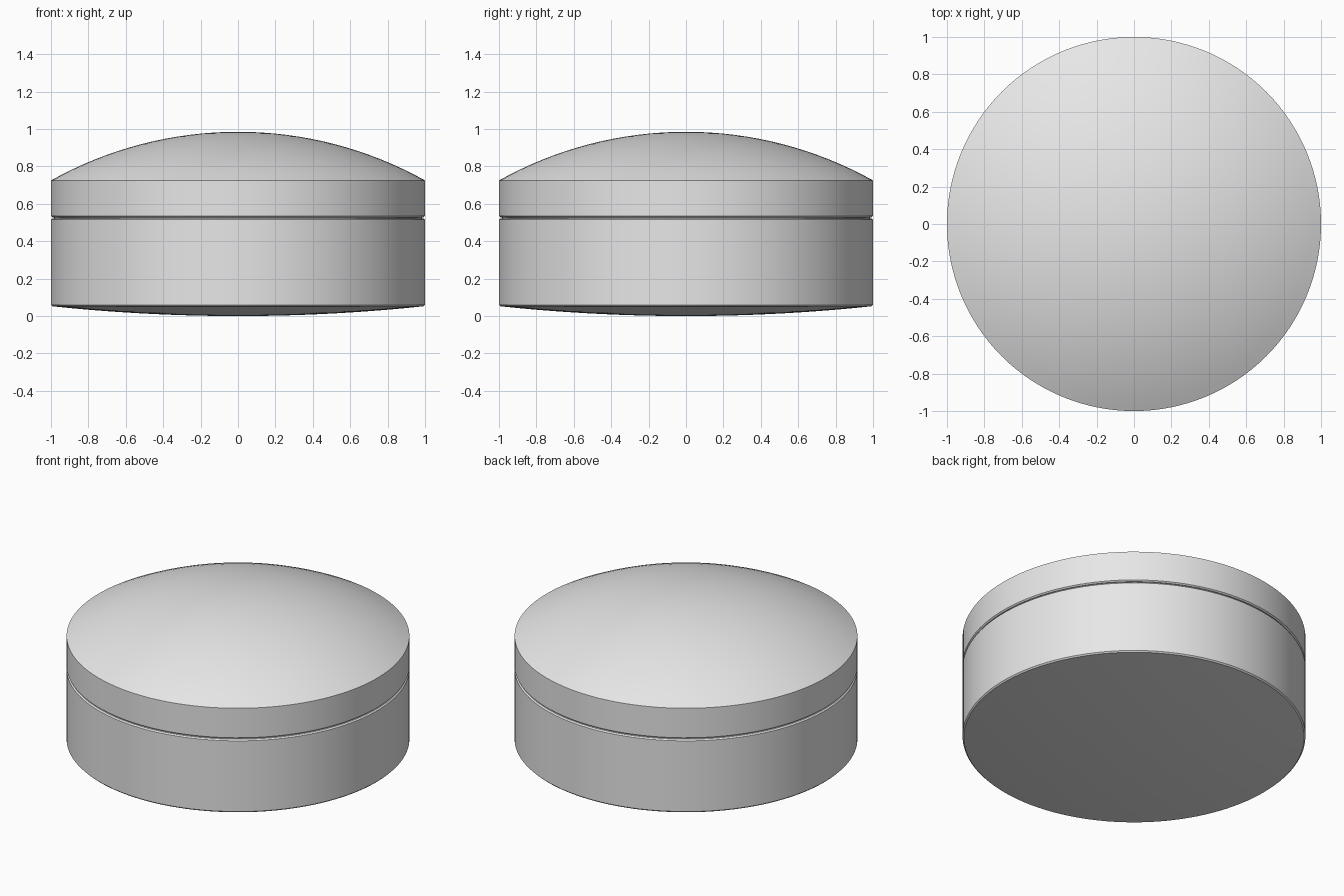
import bpy
import bmesh
import math

cube = bpy.data.objects.get("Cube")
if cube:
    bpy.data.objects.remove(cube, do_unlink=True)

SEGMENTS = 128
RADIUS = 1.0
BEVEL = 0.008

grey = bpy.data.materials.new("light_grey")
grey.use_nodes = True
grey.diffuse_color = (0.8, 0.8, 0.8, 1)
grey.node_tree.nodes["Principled BSDF"].inputs["Base Color"].default_value = (0.8, 0.8, 0.8, 1)


def cap(rim_radius, rim_z, apex_z, steps=16):
    """Circular arc from the rim to the apex on the axis."""
    h = apex_z - rim_z
    r = (rim_radius ** 2 + h ** 2) / (2 * abs(h))
    centre = apex_z - math.copysign(r, h)
    sweep = math.asin(rim_radius / r)
    angles = [sweep * (1 - i / steps) for i in range(steps + 1)]
    return [(r * math.sin(a), centre + math.copysign(r, h) * math.cos(a)) for a in angles]


def lathe(name, profile):
    """Spin an (radius, height) profile around z."""
    bm = bmesh.new()
    verts = [bm.verts.new((r, 0, z)) for r, z in profile]
    edges = [bm.edges.new(pair) for pair in zip(verts, verts[1:])]
    bmesh.ops.spin(bm, geom=verts + edges, cent=(0, 0, 0), axis=(0, 0, 1),
                   angle=math.tau, steps=SEGMENTS, use_duplicate=False)
    bmesh.ops.remove_doubles(bm, verts=bm.verts, dist=0.0001)
    bmesh.ops.recalc_face_normals(bm, faces=bm.faces)
    mesh = bpy.data.meshes.new(name)
    bm.to_mesh(mesh)
    bm.free()
    mesh.materials.append(grey)
    obj = bpy.data.objects.new(name, mesh)
    bpy.context.collection.objects.link(obj)
    bpy.ops.object.select_all(action="DESELECT")
    obj.select_set(True)
    bpy.context.view_layer.objects.active = obj
    bpy.ops.object.shade_smooth_by_angle(angle=math.radians(25))
    return obj


inner = RADIUS - BEVEL

# Drum body with a shallow convex underside and chamfered rims
lathe("body", cap(inner, 0.052, 0.0)[::-1]
      + [(RADIUS, 0.06), (RADIUS, 0.515), (inner, 0.522), (0, 0.522)])

# Recessed seam between body and lid
lathe("seam", [(0, 0.515), (0.985, 0.515), (0.985, 0.535), (0, 0.535)])

# Domed lid with a straight band
lathe("lid", [(0, 0.528), (inner, 0.528), (RADIUS, 0.535)] + cap(RADIUS, 0.725, 0.985))
